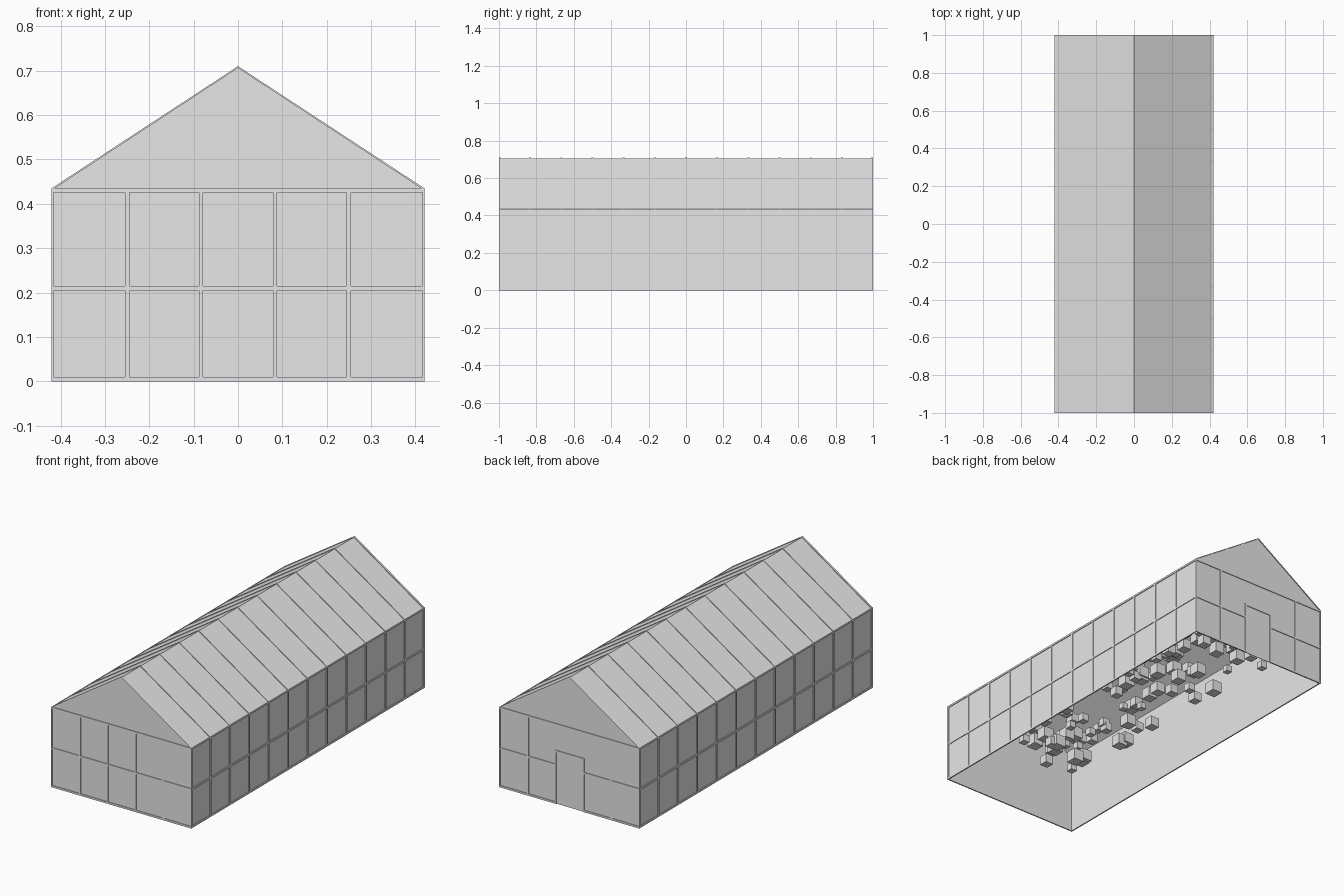
import bpy, bmesh, random
from mathutils import Vector, Matrix

cube = bpy.data.objects.get("Cube")
if cube:
    bpy.data.objects.remove(cube, do_unlink=True)

HALF_W, HALF_L, EAVE, RIDGE = 0.42, 1.0, 0.435, 0.71
BAR, RELIEF = 0.01, 0.004      # bar width and how far bars stand proud
BAY = 1 / 6
W, L = HALF_W - RELIEF, HALF_L - RELIEF
E, R = EAVE - RELIEF / 2, RIDGE - RELIEF

grey = bpy.data.materials.new("pale grey")
grey.use_nodes = True
grey.diffuse_color = (0.8, 0.8, 0.8, 1)
grey.node_tree.nodes["Principled BSDF"].inputs["Base Color"].default_value = (0.8, 0.8, 0.8, 1)


def finish(bm, name):
    mesh = bpy.data.meshes.new(name)
    bmesh.ops.recalc_face_normals(bm, faces=bm.faces)
    bm.to_mesh(mesh)
    bm.free()
    mesh.materials.append(grey)
    obj = bpy.data.objects.new(name, mesh)
    bpy.context.collection.objects.link(obj)
    return obj


def box(bm, lo, hi):
    lo, hi = Vector(lo), Vector(hi)
    size = Matrix.Diagonal((*(hi - lo), 1))
    bmesh.ops.create_cube(bm, size=1, matrix=Matrix.Translation((lo + hi) / 2) @ size)


def prism(bm, profile, y0, y1):
    """Extrude an x-z profile along y."""
    face = bm.faces.new([bm.verts.new((x, y0, z)) for x, z in profile])
    new = bmesh.ops.extrude_face_region(bm, geom=[face])["geom"]
    verts = [v for v in new if isinstance(v, bmesh.types.BMVert)]
    bmesh.ops.translate(bm, verts=verts, vec=(0, y1 - y0, 0))


# Glazed shell, open underneath
bm = bmesh.new()
prism(bm, [(-W, 0), (-W, E), (0, R), (W, E), (W, 0)], -L, L)
bm.normal_update()
floor = [f for f in bm.faces if f.calc_center_median().z < 0.001]
bmesh.ops.delete(bm, geom=floor, context='FACES_ONLY')
shell = finish(bm, "glazing")
thick = shell.modifiers.new("thickness", 'SOLIDIFY')
thick.thickness = 0.004
thick.offset = -1

# Arched ribs: wall posts and rafters in one piece, one per bay
bm = bmesh.new()
outer = [(-HALF_W, 0), (-HALF_W, EAVE), (0, RIDGE), (HALF_W, EAVE), (HALF_W, 0)]
inner = [(W, 0), (W, E), (0, R), (-W, E), (-W, 0)]
for i in range(13):
    y = max(-HALF_L + BAR / 2, min(HALF_L - BAR / 2, -HALF_L + i * BAY))
    prism(bm, outer + inner, y - BAR / 2, y + BAR / 2)
finish(bm, "ribs")

# Side wall rails at the base, middle and eave
bm = bmesh.new()
for side in (-1, 1):
    for z in (0, 0.205, EAVE - BAR):
        x0, x1 = sorted((side * W, side * HALF_W))
        box(bm, (x0, -HALF_L, z), (x1, HALF_L, z + BAR))
finish(bm, "side_rails")


# End wall framing; the back has a doorway in its middle bay
def end_frame(name, side, door):
    bm = bmesh.new()
    y0, y1 = sorted((side * L, side * HALF_L))
    half_door = BAY / 2
    for x in (-0.25, -half_door, half_door, 0.25):
        top = 0.29 if door and abs(x) < 0.1 else EAVE
        box(bm, (x - BAR / 2, y0, 0), (x + BAR / 2, y1, top))
    for z in (0, 0.205, EAVE - BAR):
        if door and z < 0.3:
            box(bm, (-HALF_W, y0, z), (-half_door, y1, z + BAR))
            box(bm, (half_door, y0, z), (HALF_W, y1, z + BAR))
        else:
            box(bm, (-HALF_W, y0, z), (HALF_W, y1, z + BAR))
    if door:
        box(bm, (-half_door, y0, 0.28), (half_door, y1, 0.29))
    finish(bm, name)


end_frame("front_frame", -1, False)
end_frame("back_frame", 1, True)

# Loose cloud of small blocks hanging inside
random.seed(4)
bm = bmesh.new()
for _ in range(125):
    c = Vector((random.uniform(-0.27, 0.27), random.uniform(-0.78, 0.78), random.uniform(0.13, 0.4)))
    s = random.uniform(0.016, 0.03)
    d = Vector((s, s, s))
    box(bm, c - d, c + d)
finish(bm, "hanging_blocks")
